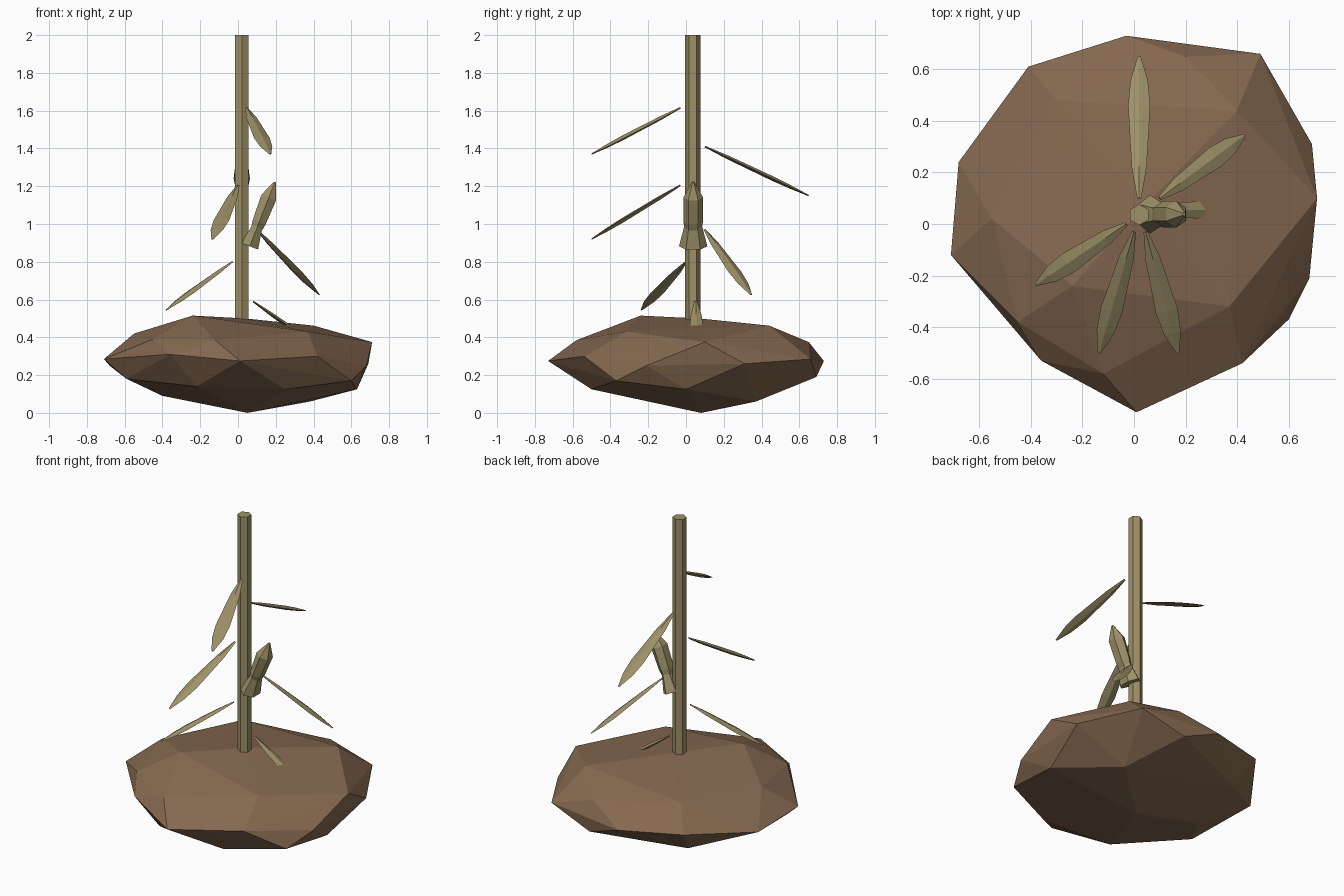
import bpy, bmesh, math
from mathutils import Vector

if "Cube" in bpy.data.objects:
    bpy.data.objects.remove(bpy.data.objects["Cube"])


def material(name, rgb):
    m = bpy.data.materials.new(name)
    m.diffuse_color = (*rgb, 1)
    m.use_nodes = True
    m.node_tree.nodes["Principled BSDF"].inputs["Base Color"].default_value = m.diffuse_color
    return m


BAMBOO = material("dry bamboo", (0.34, 0.285, 0.14))
EARTH = material("brown earth", (0.235, 0.14, 0.08))


def make_object(name, bm, mat):
    bmesh.ops.recalc_face_normals(bm, faces=bm.faces)
    mesh = bpy.data.meshes.new(name)
    bm.to_mesh(mesh)
    bm.free()
    mesh.materials.append(mat)
    ob = bpy.data.objects.new(name, mesh)
    bpy.context.collection.objects.link(ob)
    return ob


def loft(name, start, end, rings, sides, mat):
    """Rings of (fraction along axis, half width, half thickness)."""
    start, end = Vector(start), Vector(end)
    axis = end - start
    d = axis.normalized()
    # The wide direction stays horizontal
    side = Vector((-d.y, d.x, 0))
    side = side.normalized() if side.length > 1e-4 else Vector((0, 1, 0))
    up = d.cross(side)
    bm = bmesh.new()
    loops = []
    for t, w, h in rings:
        loops.append([bm.verts.new(start + axis * t
                                   + side * w * math.cos(math.tau * i / sides)
                                   + up * h * math.sin(math.tau * i / sides))
                      for i in range(sides)])
    for a, b in zip(loops, loops[1:]):
        for i in range(sides):
            j = (i + 1) % sides
            bm.faces.new((a[i], a[j], b[j], b[i]))
    bm.faces.new(loops[0][::-1])
    bm.faces.new(loops[-1])
    return make_object(name, bm, mat)


# Rough earth clump: convex hull around a few corner points
rim = [(0.01, -0.73, 0.275), (0.42, -0.54, 0.30), (0.60, -0.37, 0.17),
       (0.68, -0.21, 0.25), (0.71, 0.10, 0.375), (0.69, 0.31, 0.26),
       (0.49, 0.66, 0.285), (-0.03, 0.73, 0.275), (-0.41, 0.61, 0.30),
       (-0.68, 0.24, 0.25), (-0.71, -0.12, 0.285), (-0.36, -0.53, 0.31)]
upper = [(-0.24, -0.24, 0.515), (0.04, 0.07, 0.50), (0.40, 0.44, 0.462),
         (-0.55, 0.02, 0.42), (0.37, -0.32, 0.43), (-0.45, -0.38, 0.39),
         (-0.12, -0.58, 0.385), (0.20, 0.65, 0.375), (-0.30, 0.48, 0.43)]
lower = [(0.05, 0.08, 0.0), (0.63, 0.0, 0.125), (0.38, 0.37, 0.06),
         (-0.40, 0.10, 0.09), (-0.59, -0.18, 0.18), (0.20, 0.69, 0.19),
         (-0.22, -0.48, 0.14), (0.25, -0.50, 0.125), (-0.35, 0.48, 0.15)]
bm = bmesh.new()
for p in rim + upper + lower:
    bm.verts.new(p)
hull = bmesh.ops.convex_hull(bm, input=bm.verts)
loose = {g for g in hull["geom_interior"] + hull["geom_unused"]
         if isinstance(g, bmesh.types.BMVert)}
bmesh.ops.delete(bm, geom=list(loose), context='VERTS')
make_object("earth_clump", bm, EARTH)

# Six-sided stalk
loft("stalk", (0.02, 0.036, 0.47), (0.02, 0.036, 2.0),
     [(0, 0.041, 0.041), (1, 0.041, 0.041)], 6, BAMBOO)

# Drooping flat leaves with a central ridge
LEAF = [(0, 0.008, 0.004), (0.22, 0.029, 0.010), (0.65, 0.043, 0.012),
        (0.83, 0.034, 0.009), (1, 0.006, 0.003)]
leaves = {
    "leaf_back": ((0.02, 0.10, 1.41), (0.02, 0.65, 1.15)),
    "leaf_top_front": ((0.045, -0.03, 1.615), (0.17, -0.50, 1.37)),
    "leaf_mid_front": ((0.0, -0.03, 1.205), (-0.135, -0.50, 0.92)),
    "leaf_left": ((-0.03, 0.0, 0.80), (-0.38, -0.235, 0.545)),
    "leaf_right": ((0.10, 0.10, 0.97), (0.43, 0.345, 0.625)),
    "leaf_low": ((0.08, 0.052, 0.59), (0.55, 0.06, 0.26)),
}
for name, (base, tip) in leaves.items():
    loft(name, base, tip, LEAF, 4, BAMBOO)

# Side shoot: flared sheath and pointed bud
foot, point = (0.062, 0.038, 0.882), (0.195, 0.038, 1.222)
loft("shoot_sheath", foot, point,
     [(0, 0.075, 0.055), (0.33, 0.046, 0.030)], 6, BAMBOO)
loft("shoot_bud", foot, point,
     [(0.15, 0.035, 0.025), (0.38, 0.052, 0.042), (0.76, 0.052, 0.048),
      (1, 0.008, 0.006)], 6, BAMBOO)
